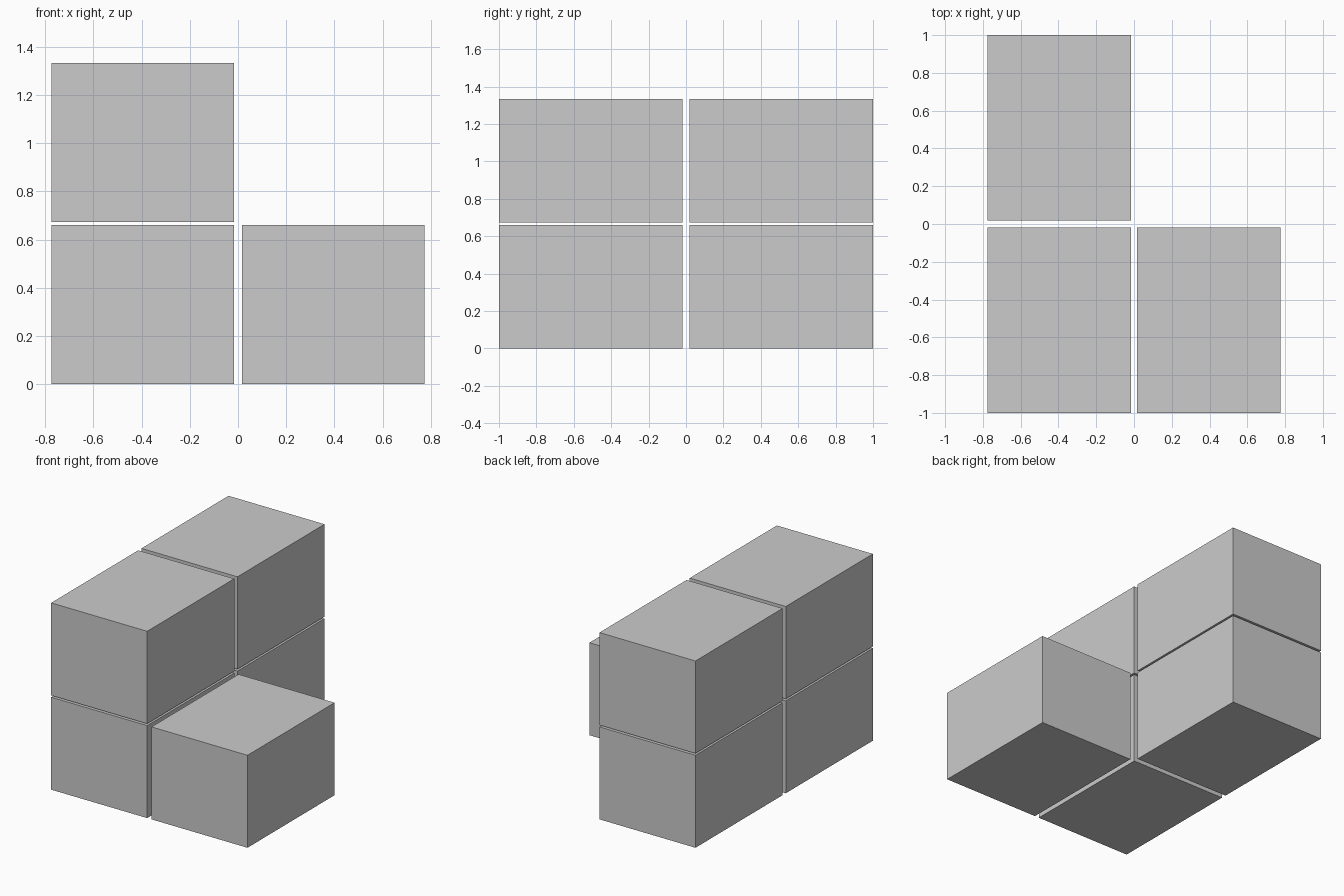
import bpy

if "Cube" in bpy.data.objects:
    bpy.data.objects.remove(bpy.data.objects["Cube"])

# Block size, and spacing between block centres
SIZE = (0.758, 0.982, 0.66)
X, Y = 0.396, 0.509
LOW, HIGH = 0.33, 1.003


def block(name, x, y, z):
    bpy.ops.mesh.primitive_cube_add(size=1, location=(x, y, z))
    ob = bpy.context.object
    ob.name = name
    ob.scale = SIZE
    bpy.ops.object.transform_apply(location=False, rotation=False, scale=True)


# Left side: two blocks deep, two blocks high
for depth, y in (("front", -Y), ("back", Y)):
    for level, z in (("lower", LOW), ("upper", HIGH)):
        block(f"left_{depth}_{level}_block", -X, y, z)

# Right side: single low block at the front
block("right_front_lower_block", X, -Y, LOW)
